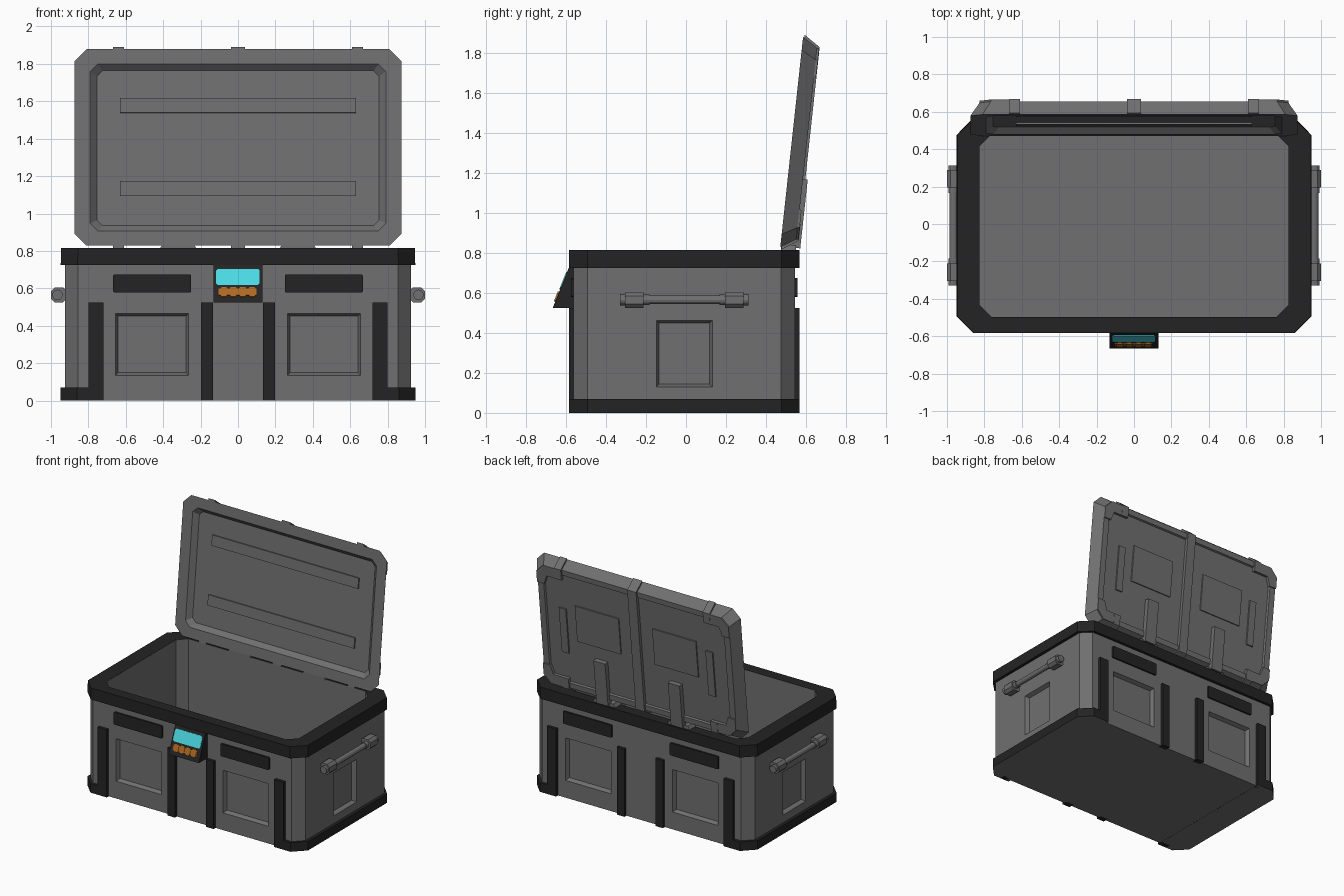
import bpy, bmesh, math

if "Cube" in bpy.data.objects:
    bpy.data.objects.remove(bpy.data.objects["Cube"])

def material(name, rgb):
    m = bpy.data.materials.new(name)
    m.diffuse_color = (*rgb, 1)
    m.use_nodes = True
    m.node_tree.nodes["Principled BSDF"].inputs["Base Color"].default_value = m.diffuse_color
    return m

GREY = material("grey shell", (0.16, 0.16, 0.16))
BLACK = material("black trim", (0.017, 0.017, 0.017))
CYAN = material("cyan panel", (0.07, 0.70, 0.78))
ORANGE = material("orange grip", (0.42, 0.14, 0.015))

YC, HY = -0.0085, 0.575          # box centre and half depth


def loft(name, loops, mat, closed=False, mirror=False):
    """Skin equal-length loops of points; cap the ends unless closed."""
    bm = bmesh.new()
    rings = [[bm.verts.new(p) for p in loop] for loop in loops]
    pairs = list(zip(rings, rings[1:]))
    if closed:
        pairs.append((rings[-1], rings[0]))
    else:
        bm.faces.new(rings[0])
        bm.faces.new(rings[-1])
    for a, b in pairs:
        for i in range(len(a)):
            j = (i + 1) % len(a)
            bm.faces.new((a[i], a[j], b[j], b[i]))
    bmesh.ops.recalc_face_normals(bm, faces=bm.faces)
    me = bpy.data.meshes.new(name)
    bm.to_mesh(me)
    bm.free()
    ob = bpy.data.objects.new(name, me)
    bpy.context.collection.objects.link(ob)
    me.materials.append(mat)
    if mirror:
        ob.modifiers.new("mirror", 'MIRROR').use_mirror_merge = False
    return ob


def octagon(x0, x1, y0, y1, c):
    return [(x0 + c, y0), (x1 - c, y0), (x1, y0 + c), (x1, y1 - c),
            (x1 - c, y1), (x0 + c, y1), (x0, y1 - c), (x0, y0 + c)]


def ring(hx, hy, c, z):
    return [(x, y, z) for x, y in octagon(-hx, hx, YC - hy, YC + hy, c)]


def box(name, x0, x1, y0, y1, z0, z1, mat, mirror=True):
    q = [(x0, y0), (x1, y0), (x1, y1), (x0, y1)]
    return loft(name, [[(x, y, z) for x, y in q] for z in (z0, z1)], mat, mirror=mirror)


def lid_pt(x, v, n):
    """Lid space: v up along the open lid, n towards its outer face."""
    return (x, 0.471 + 0.108 * v + 0.994 * n, 0.828 + 0.994 * v - 0.108 * n)


def lid_plate(name, outline, n0, n1, mat=GREY, mirror=True):
    return loft(name, [[lid_pt(x, v, n) for x, v in outline] for n in (n0, n1)], mat, mirror=mirror)


def rect(x0, x1, v0, v1):
    return [(x0, v0), (x1, v0), (x1, v1), (x0, v1)]


# hollow body
body = loft("body_shell", [ring(0.825, 0.489, 0.065, 0.07), ring(0.825, 0.489, 0.065, 0.814),
                           ring(0.925, 0.553, 0.07, 0.814), ring(0.925, 0.553, 0.07, 0.001)], GREY)

# recessed panels cut into all four walls
cutters = []
for s in (-1, 1):
    for cx in (-0.46, 0.46):
        loops = []
        for off, g in ((0.03, 0.01), (0.0, 0.0), (-0.03, -0.014)):
            y = YC + s * (0.553 + off)
            loops.append([(x, y, z) for x, z in rect(cx - 0.195 - g, cx + 0.195 + g, 0.135 - g, 0.465 + g)])
        cutters.append(loft("panel_cutter", loops, GREY))
    loops = []
    for off, g in ((0.03, 0.01), (0.0, 0.0), (-0.03, -0.014)):
        loops.append([(s * (0.925 + off), y, z)
                      for y, z in rect(YC - 0.14 - g, YC + 0.14 + g, 0.13 - g, 0.462 + g)])
    cutters.append(loft("panel_cutter", loops, GREY))
for c in cutters:
    m = body.modifiers.new("cut", 'BOOLEAN')
    m.operation, m.solver, m.object = 'DIFFERENCE', 'EXACT', c
dg = bpy.context.evaluated_depsgraph_get()
cut_mesh = bpy.data.meshes.new_from_object(body.evaluated_get(dg))
body.modifiers.clear()
body.data = cut_mesh
for c in cutters:
    bpy.data.objects.remove(c)

# black rim
loft("rim", [ring(0.826, 0.490, 0.065, 0.815), ring(0.945, HY, 0.09, 0.815),
             ring(0.948, HY, 0.09, 0.725), ring(0.826, 0.490, 0.065, 0.725)], BLACK, closed=True)

# base guards around each end, grey underneath
y0, y1 = YC - HY, YC + HY
guard = [(0.72, y0), (0.86, y0), (0.948, y0 + 0.09), (0.948, y1 - 0.09), (0.86, y1), (0.72, y1)]
base = loft("base_guard", [[(x, y, z) for x, y in guard] for z in (0, 0.07)], BLACK, mirror=True)
base.data.materials.append(GREY)
for p in base.data.polygons:
    if p.normal.z < -0.5:
        p.material_index = 1

# posts and vents, front and back
for side, s in (("front", -1), ("back", 1)):
    def span(d):
        return sorted((YC + s * 0.53, YC + s * d))
    box(side + "_outer_post", 0.72, 0.80, *span(HY), 0.0, 0.525, BLACK)
    box(side + "_inner_post", 0.133, 0.198, *span(HY), 0.0, 0.525, BLACK)
    ya, yb = YC + s * 0.54, YC + s * 0.566
    loft(side + "_vent", [[(x, y, z) for x, z in octagon(0.25, 0.667, 0.578, 0.675, 0.006)]
                          for y in (ya, yb)], BLACK, mirror=True)

# front latch wedge with cyan panel and orange grip
wedge = [(-0.55, 0.725), (-0.586, 0.725), (-0.666, 0.525), (-0.55, 0.525)]
loft("latch", [[(x, y, z) for y, z in wedge] for x in (-0.13, 0.13)], BLACK)


def latch_plate(name, outline, t, mat):
    loops = [[(x, -0.586 - 0.4 * (0.725 - z) - 0.928 * o, z + 0.371 * o) for x, z in outline]
             for o in (-0.003, t)]
    loft(name, loops, mat)


latch_plate("latch_panel", octagon(-0.118, 0.116, 0.617, 0.703, 0.01), 0.004, CYAN)
latch_plate("latch_grip", rect(-0.103, 0.1, 0.562, 0.597), 0.004, ORANGE)
for i in range(4):
    x = -0.075 + i * 0.05
    latch_plate("latch_grip_tooth", octagon(x - 0.019, x + 0.019, 0.555, 0.605, 0.007), 0.007, ORANGE)

# side handles
HX, HZ = 0.965, 0.565


def rod(name, r, ya, yb):
    pts = [(HX + r * math.cos(a * math.pi / 6), HZ + r * math.sin(a * math.pi / 6)) for a in range(12)]
    loft(name, [[(x, y, z) for x, z in pts] for y in (ya, yb)], GREY, mirror=True)


rod("handle_bar", 0.021, -0.31, 0.29)
for s in (-1, 1):
    c = YC + s * 0.25
    loft("handle_mount", [[(x, y, z) for x, z in octagon(0.915, 1.0, HZ - 0.04, HZ + 0.04, 0.02)]
                          for y in (c - 0.046, c + 0.046)], GREY, mirror=True)
    rod("handle_end_cap", 0.028, *sorted((c + s * 0.03, c + s * 0.071)))
    rod("handle_collar", 0.026, *sorted((c - s * 0.03, c - s * 0.075)))

# open lid: inner tray, bevelled edge, sunken outer panel
LV = 1.057


def lid_ring(hx, m, c, n):
    return [lid_pt(x, v, n) for x, v in octagon(-hx, hx, m, LV - m, c)]


loft("lid", [lid_ring(0.755, 0.112, 0.03, 0.035), lid_ring(0.79, 0.08, 0.04, 0.0),
             lid_ring(0.875, 0.0, 0.065, 0.0), lid_ring(0.825, 0.048, 0.06, 0.076),
             lid_ring(0.775, 0.09, 0.05, 0.076), lid_ring(0.768, 0.097, 0.05, 0.064)], GREY)

# inner ribs
for v in (0.31, 0.758):
    lid_plate("lid_inner_rib", rect(-0.63, 0.63, v - 0.04, v + 0.04), 0.024, 0.04, mirror=False)

# outer centre rib wrapping both edges
rib = [(-0.012, 0.006), (0.042, 0.088), (LV - 0.042, 0.088), (LV + 0.012, 0.006),
       (LV - 0.008, 0.006), (LV - 0.06, 0.06), (0.06, 0.06), (0.008, 0.006)]
loft("lid_centre_rib", [[lid_pt(x, v, n) for v, n in rib] for x in (-0.038, 0.038)], GREY)

# corner guards and the bands that wrap the edge
band = [(0.93, 0.088), (LV - 0.042, 0.088), (LV + 0.012, 0.006),
        (LV - 0.008, 0.006), (LV - 0.06, 0.06), (0.93, 0.06)]
corner = [(0.61, 1.01), (0.765, 1.01), (0.826, 0.95), (0.826, 0.86),
          (0.765, 0.86), (0.74, 0.93), (0.61, 0.93)]
for flip in (False, True):
    def f(v):
        return LV - v if flip else v
    loft("lid_edge_band", [[lid_pt(x, f(v), n) for v, n in band] for x in (0.61, 0.668)], GREY, mirror=True)
    lid_plate("lid_corner_guard", [(x, f(v)) for x, v in corner], 0.06, 0.086)

# outer plaques, side bars and hinge straps
lid_plate("lid_plaque", rect(0.145, 0.52, 0.45, 0.74), 0.055, 0.073)
lid_plate("lid_side_bar", rect(0.60, 0.66, 0.33, 0.69), 0.055, 0.075)
lid_plate("hinge_strap", rect(0.27, 0.37, 0.005, 0.35), 0.055, 0.1)

# hinge blocks between rim and lid
hinge = [(0.22, 0.81), (0.42, 0.81), (0.40, 0.84), (0.24, 0.84)]
loft("hinge_block", [[(x, y, z) for x, z in hinge] for y in (0.474, 0.55)], GREY, mirror=True)
